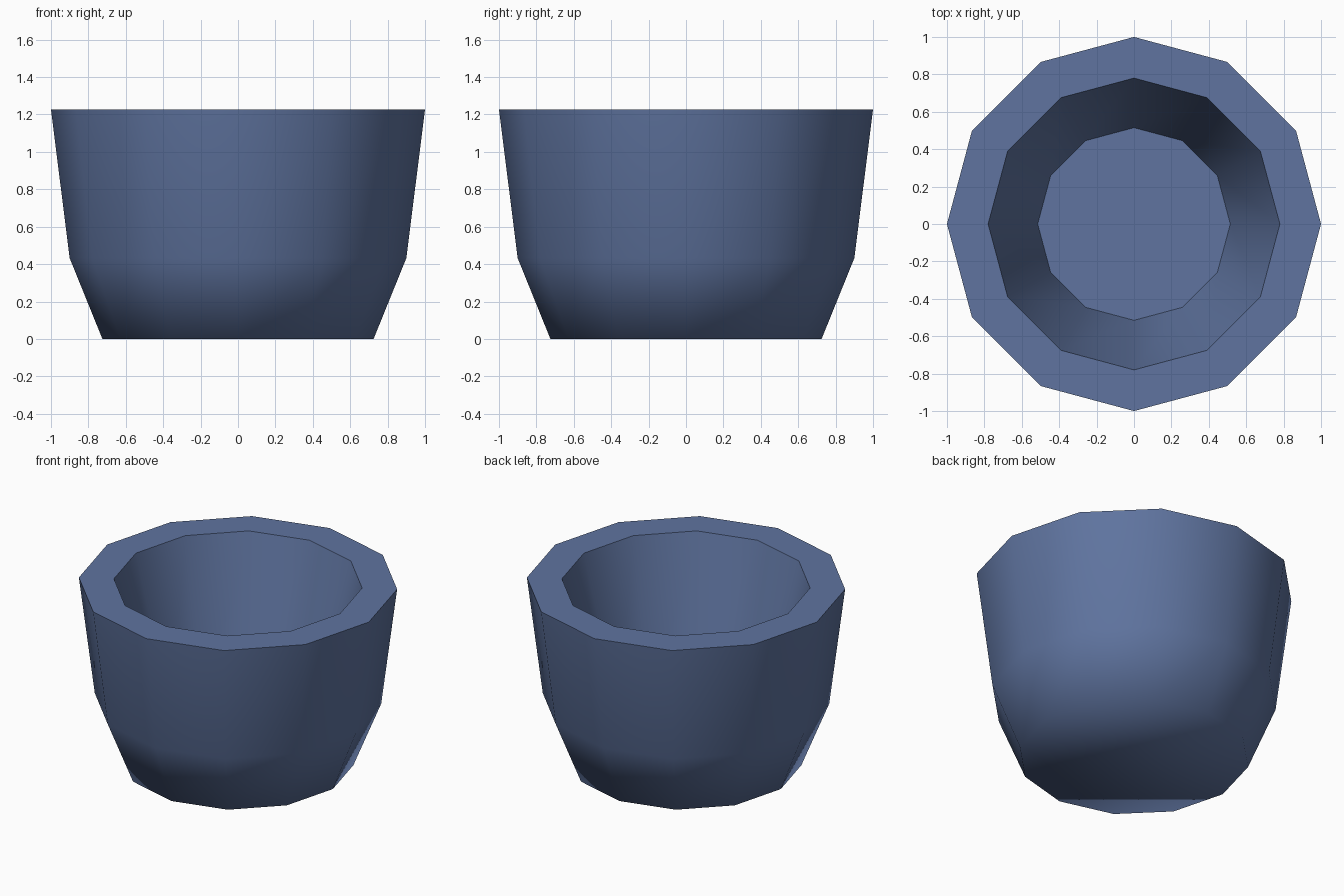
import bpy, bmesh, math

if "Cube" in bpy.data.objects:
    bpy.data.objects.remove(bpy.data.objects["Cube"])

SIDES = 12
# (radius, height) from the outer base, up over the rim, down to the inner floor
PROFILE = [(0.725, 0.0), (0.9, 0.432), (1.0, 1.227), (0.78, 1.227), (0.515, 0.2)]

blue = bpy.data.materials.new("slate_blue")
blue.diffuse_color = (0.115, 0.175, 0.35, 1)
blue.use_nodes = True
blue.node_tree.nodes["Principled BSDF"].inputs["Base Color"].default_value = blue.diffuse_color

# Twelve-sided cup made by lofting rings
bm = bmesh.new()
rings = []
for r, z in PROFILE:
    rings.append([bm.verts.new((r * math.cos(2 * math.pi * i / SIDES),
                                r * math.sin(2 * math.pi * i / SIDES), z))
                  for i in range(SIDES)])
for a, b in zip(rings, rings[1:]):
    for i in range(SIDES):
        j = (i + 1) % SIDES
        bm.faces.new((a[i], a[j], b[j], b[i]))

# Underside and inner floor
bm.faces.new(list(reversed(rings[0])))
bm.faces.new(rings[-1])
bmesh.ops.recalc_face_normals(bm, faces=bm.faces[:])

mesh = bpy.data.meshes.new("cup")
bm.to_mesh(mesh)
bm.free()
mesh.materials.append(blue)
cup = bpy.data.objects.new("cup", mesh)
bpy.context.collection.objects.link(cup)

# Soft walls and base, crisp rim and inner floor edge
bpy.context.view_layer.objects.active = cup
cup.select_set(True)
bpy.ops.object.shade_smooth_by_angle(angle=math.radians(72))
